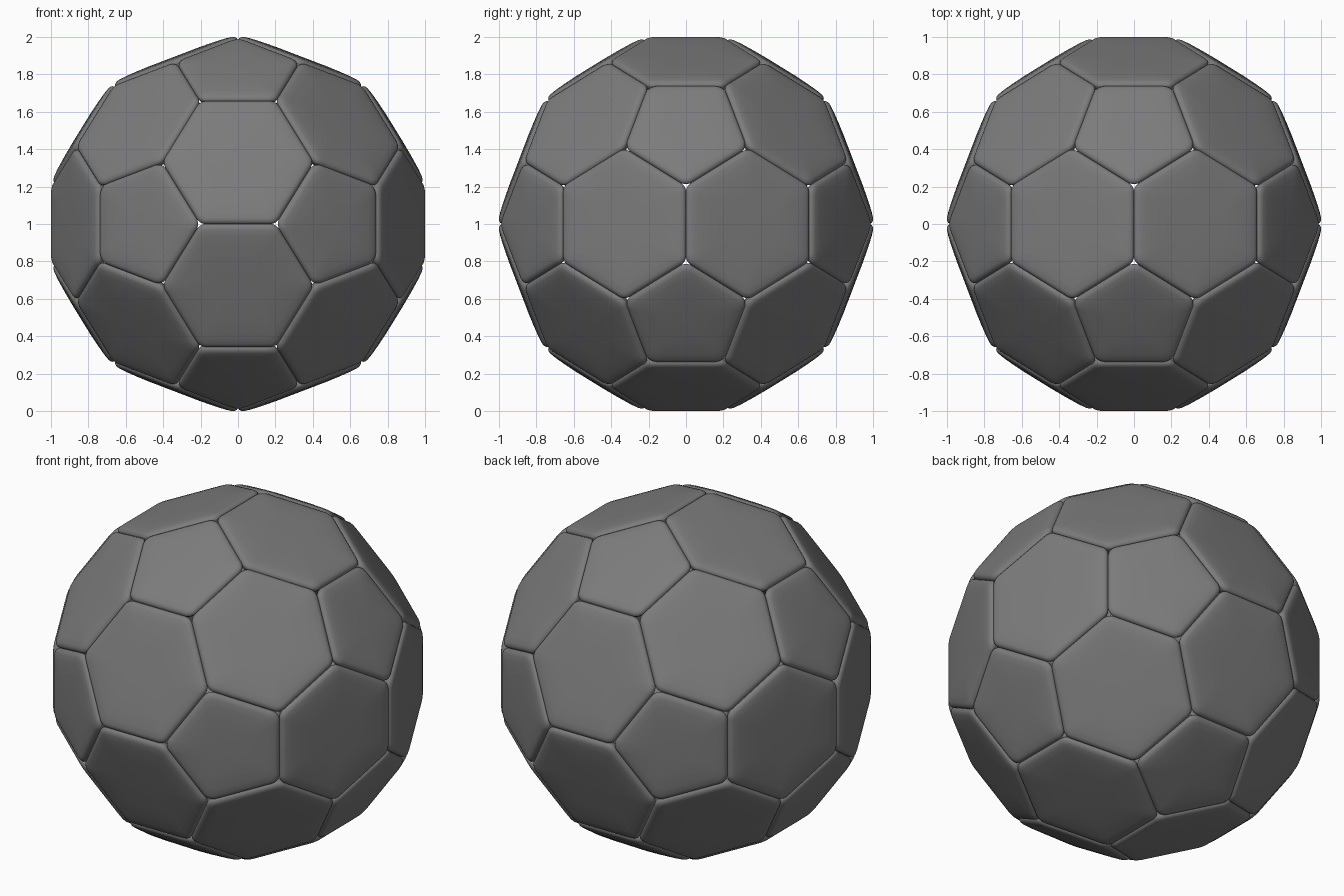
import bpy
import bmesh
from math import pi, cos, sin, tan, sqrt
from itertools import combinations
from mathutils import Matrix, Vector

if "Cube" in bpy.data.objects:
    bpy.data.objects.remove(bpy.data.objects["Cube"])

PHI = (1 + sqrt(5)) / 2
SEAM_RADIUS = 0.989                  # centre of the ball to the middle of a seam
EDGE = SEAM_RADIUS / (1.5 * PHI)     # side length of every panel
GAP = 0.002
CORNER = 0.06
ARC_STEPS = 6

# Panel cross-section from inside to crown: (inset from the rim, height)
PROFILE = [(0.03, -0.05), (0.012, -0.03), (0, -0.008), (0, 0), (0.004, 0.009),
           (0.012, 0.017), (0.025, 0.022), (0.06, 0.027), (0.13, 0.031), (0.2, 0.033)]

grey = bpy.data.materials.new("grey leather")
grey.use_nodes = True
grey.diffuse_color = (0.2, 0.2, 0.2, 1)
grey.node_tree.nodes["Principled BSDF"].inputs["Base Color"].default_value = (0.2, 0.2, 0.2, 1)


def inradius(sides):
    return EDGE / (2 * tan(pi / sides))


def outline(sides, inset):
    """Rounded polygon with the middle of one side on +x."""
    inner = inradius(sides) - GAP - inset - CORNER
    points = []
    for i in range(sides):
        corner = (2 * i + 1) * pi / sides
        centre = Vector((cos(corner), sin(corner))) * inner / cos(pi / sides)
        for j in range(ARC_STEPS + 1):
            a = corner + (2 * j / ARC_STEPS - 1) * pi / sides
            points.append(centre + CORNER * Vector((cos(a), sin(a))))
    return points


def panel_mesh(name, sides):
    """Padded panel lofted through the cross-section rings."""
    bm = bmesh.new()
    rings = [[bm.verts.new((p.x, p.y, height)) for p in outline(sides, inset)]
             for inset, height in PROFILE]
    for low, high in zip(rings, rings[1:]):
        for i in range(len(low)):
            k = (i + 1) % len(low)
            bm.faces.new((low[i], low[k], high[k], high[i]))
    bm.faces.new(rings[0][::-1])
    bm.faces.new(rings[-1])
    for face in bm.faces:
        face.smooth = True
    mesh = bpy.data.meshes.new(name)
    bm.to_mesh(mesh)
    bm.free()
    mesh.materials.append(grey)
    return mesh


def place_panel(name, mesh, sides, direction, side_hint):
    """Set a panel on the ball with its +x side turned to the hint."""
    n = direction.normalized()
    u = (side_hint - n * side_hint.dot(n)).normalized()
    v = n.cross(u)
    distance = sqrt(SEAM_RADIUS ** 2 - inradius(sides) ** 2)
    panel = bpy.data.objects.new(name, mesh)
    bpy.context.collection.objects.link(panel)
    turn = Matrix((u, v, n)).transposed().to_4x4()
    panel.matrix_world = Matrix.Translation(n * distance + Vector((0, 0, 1))) @ turn


# Icosahedron corners give the pentagons, its triangles give the hexagons
corners = []
for s in (-1, 1):
    for t in (-PHI, PHI):
        corners += [Vector((s, t, 0)), Vector((0, s, t)), Vector((t, 0, s))]


def adjacent(a, b):
    return (a - b).length < 2.1


pentagon = panel_mesh("pentagon_panel", 5)
for c in corners:
    neighbour = next(o for o in corners if o is not c and adjacent(c, o))
    place_panel("pentagon_panel", pentagon, 5, c, -neighbour)

hexagon = panel_mesh("hexagon_panel", 6)
for a, b, c in combinations(corners, 3):
    if adjacent(a, b) and adjacent(b, c) and adjacent(a, c):
        place_panel("hexagon_panel", hexagon, 6, a + b + c, a)
